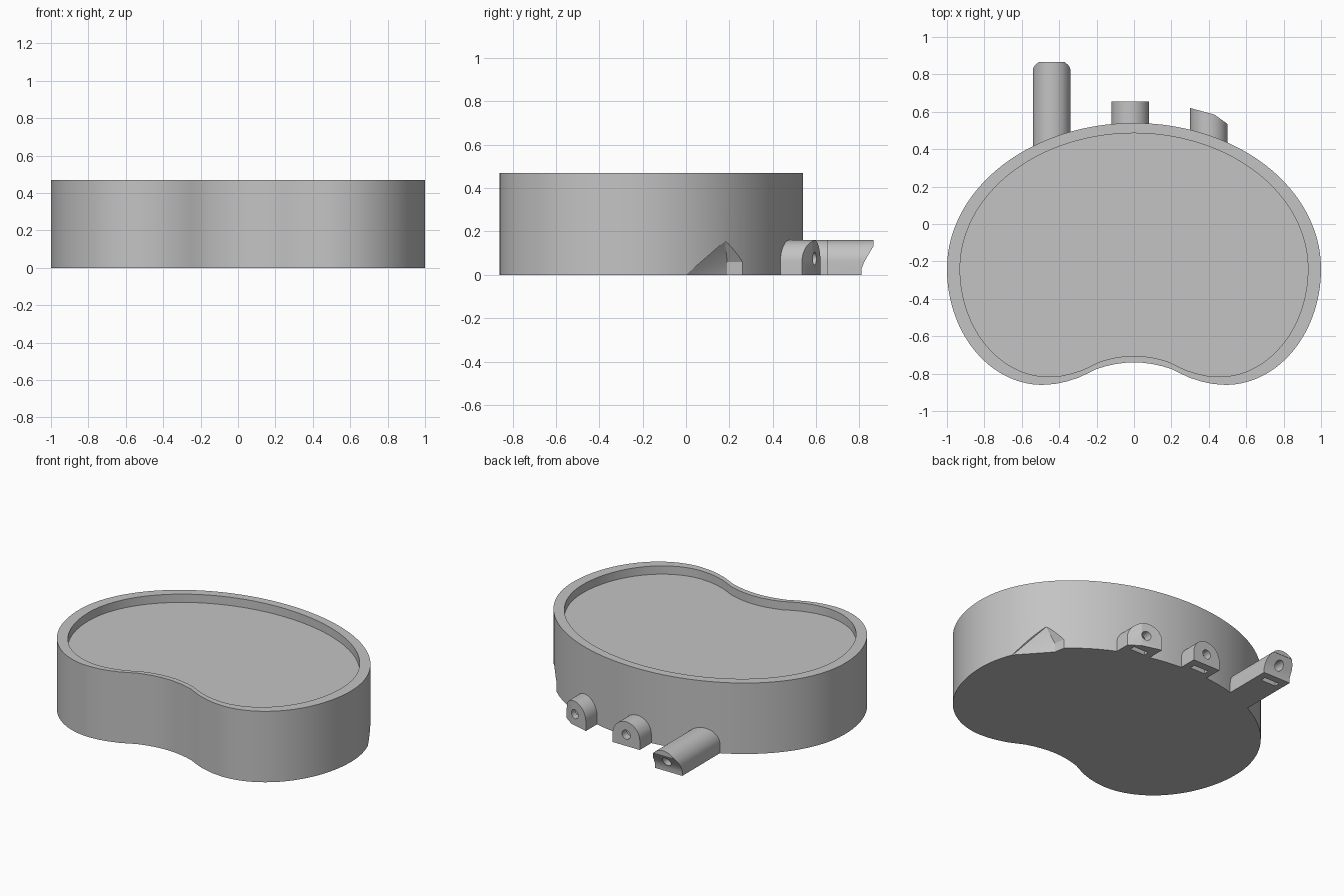
import bpy, bmesh, math
from mathutils import Vector

if "Cube" in bpy.data.objects:
    bpy.data.objects.remove(bpy.data.objects["Cube"])

grey = bpy.data.materials.new("plain_grey")
grey.use_nodes = True
colour = (0.55, 0.55, 0.55, 1)
grey.diffuse_color = colour
grey.node_tree.nodes["Principled BSDF"].inputs["Base Color"].default_value = colour


def finish(name, bm):
    bmesh.ops.recalc_face_normals(bm, faces=bm.faces[:])
    mesh = bpy.data.meshes.new(name)
    bm.to_mesh(mesh)
    bm.free()
    mesh.materials.append(grey)
    ob = bpy.data.objects.new(name, mesh)
    bpy.context.collection.objects.link(ob)
    return ob


def prism(name, points, push):
    """Solid made by sweeping a flat polygon along a vector."""
    bm = bmesh.new()
    face = bm.faces.new([bm.verts.new(p) for p in points])
    out = bmesh.ops.extrude_face_region(bm, geom=[face])
    verts = [g for g in out["geom"] if isinstance(g, bmesh.types.BMVert)]
    bmesh.ops.translate(bm, verts=verts, vec=push)
    return finish(name, bm)


def cut(ob, cutters):
    """Subtract the cutters, bake the result and remove them."""
    for c in cutters:
        mod = ob.modifiers.new("cut", "BOOLEAN")
        mod.operation, mod.solver, mod.object = "DIFFERENCE", "EXACT", c
    graph = bpy.context.evaluated_depsgraph_get()
    mesh = bpy.data.meshes.new_from_object(ob.evaluated_get(graph))
    ob.modifiers.clear()
    ob.data = mesh
    for c in cutters:
        bpy.data.objects.remove(c)


def smooth(ob):
    bpy.ops.object.select_all(action="DESELECT")
    ob.select_set(True)
    bpy.context.view_layer.objects.active = ob
    bpy.ops.object.shade_smooth_by_angle(angle=math.radians(25))


# Kidney outline: broad elliptical back, two front lobes, shallow front bay
MID = -0.24
half = []
for i in range(41):
    a = math.pi / 2 * (1 - i / 40)
    half.append((math.cos(a), MID + 0.78 * math.sin(a)))
for i in range(1, 31):
    a = math.pi / 2 * i / 30
    half.append((0.49 + 0.51 * math.cos(a), MID - 0.62 * math.sin(a)))
half += [(0.42, -0.855), (0.36, -0.842), (0.30, -0.823), (0.25, -0.80), (0.20, -0.775),
         (0.15, -0.76), (0.10, -0.749), (0.05, -0.742), (0, -0.74)]
outline = half + [(-x, y) for x, y in half[-2:0:-1]]

# Tray body with a shallow recess inside a raised rim
HEIGHT, FLOOR, INNER = 0.47, 0.415, 0.93
bm = bmesh.new()
rings = [[bm.verts.new((x * s, MID + (y - MID) * s, z)) for x, y in outline]
         for s, z in ((1, 0), (1, HEIGHT), (INNER, HEIGHT), (INNER, FLOOR))]
for low, high in zip(rings, rings[1:]):
    for i in range(len(outline)):
        j = (i + 1) % len(outline)
        bm.faces.new((low[i], low[j], high[j], high[i]))
bm.faces.new(rings[0])
bm.faces.new(rings[-1])
body = finish("tray_body", bm)

# Angled clearance notch low on the left back wall
bm = bmesh.new()
corners = [(0.951, 0, 0), (0.78, 0.19, 0), (0.767, 0.26, 0), (0.78, 0.19, 0.06),
           (0.767, 0.26, 0.06), (0.80, 0.24, 0.11), (0.84, 0.18, 0.155)]
for x, y, z in corners:
    for px in (x, 1.1):
        bm.verts.new((px, y, z))
        if z == 0:
            bm.verts.new((px, y, -0.02))
bmesh.ops.convex_hull(bm, input=bm.verts[:])
cut(body, [finish("notch_cutter", bm)])
smooth(body)


def lug(name, cx, end, slot_y, end_cutter=None):
    """Arched lug with a bolt hole and a nut slot opening downward."""
    arch = [(cx + 0.1, 0.3, 0)]
    for i in range(25):
        a = math.pi * i / 24
        arch.append((cx + 0.1 * math.cos(a), 0.3, 0.06 + 0.1 * math.sin(a)))
    arch.append((cx - 0.1, 0.3, 0))
    ob = prism(name, arch, Vector((0, end - 0.3, 0)))
    ring = [2 * math.pi * i / 24 for i in range(24)]
    hole = prism("hole_cutter", [(cx + 0.03 * math.cos(a), slot_y - 0.08,
                                  0.075 + 0.03 * math.sin(a)) for a in ring], Vector((0, 0.4, 0)))
    slot = prism("slot_cutter", [(cx + sx * 0.055, slot_y + sy * 0.018, -0.05)
                                 for sx, sy in ((-1, -1), (1, -1), (1, 1), (-1, 1))],
                 Vector((0, 0, 0.165)))
    cut(ob, [c for c in (end_cutter, hole, slot) if c])
    smooth(ob)


# Long right lug, undercut below its tip
undercut = prism("tip_cutter", [(-0.7, y, z) for y, z in (
    (0.81, -0.1), (0.81, 0.03), (0.822, 0.06), (0.863, 0.13), (1, 0.13), (1, -0.1))],
    Vector((0.5, 0, 0)))
lug("right_lug", -0.44, 0.865, 0.745, undercut)

# Short middle lug with a square end
lug("middle_lug", -0.02, 0.655, 0.585)

# Left lug trimmed obliquely to two planes
trim = prism("trim_cutter", [(x, y, -0.1) for x, y in (
    (0.26, 0.631), (0.43, 0.585), (0.54, 0.506), (0.54, 0.8), (0.26, 0.8))],
    Vector((0, 0, 0.4)))
lug("left_lug", 0.4, 0.7, 0.525, trim)
